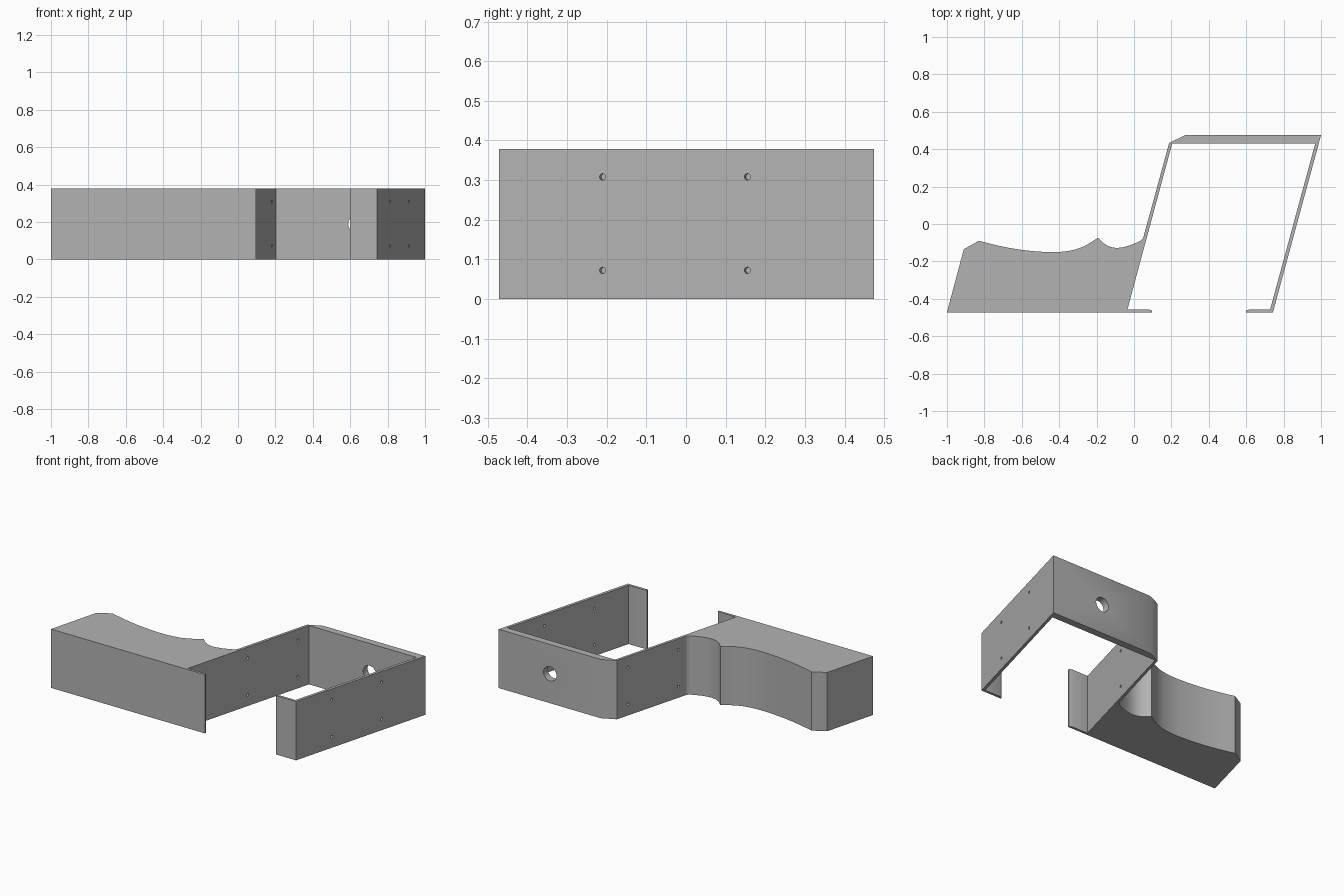
import bpy
import bmesh
from mathutils import Vector

cube = bpy.data.objects.get("Cube")
if cube:
    bpy.data.objects.remove(cube, do_unlink=True)

HEIGHT = 0.378
grey = bpy.data.materials.new("mid grey")
grey.use_nodes = True
colour = (0.45, 0.45, 0.45, 1)
grey.diffuse_color = colour
grey.node_tree.nodes["Principled BSDF"].inputs["Base Color"].default_value = colour


def smooth_curve(points, steps=6):
    """Catmull-Rom curve through the points."""
    p = [Vector(q) for q in points]
    p = [2 * p[0] - p[1]] + p + [2 * p[-1] - p[-2]]
    out = []
    for a, b, c, d in zip(p, p[1:], p[2:], p[3:]):
        for i in range(steps):
            t = i / steps
            out.append(0.5 * (2 * b + (c - a) * t + (2 * a - 5 * b + 4 * c - d) * t**2
                              + (3 * b - a - 3 * c + d) * t**3))
    return [tuple(q) for q in out + [p[-2]]]


def extrude_outline(name, outline):
    bm = bmesh.new()
    face = bm.faces.new([bm.verts.new((x, y, 0)) for x, y in outline])
    grown = bmesh.ops.extrude_face_region(bm, geom=[face])["geom"]
    top = [v for v in grown if isinstance(v, bmesh.types.BMVert)]
    bmesh.ops.translate(bm, vec=(0, 0, HEIGHT), verts=top)
    bmesh.ops.recalc_face_normals(bm, faces=bm.faces)
    mesh = bpy.data.meshes.new(name)
    bm.to_mesh(mesh)
    bm.free()
    mesh.materials.append(grey)
    obj = bpy.data.objects.new(name, mesh)
    bpy.context.collection.objects.link(obj)
    return obj


def drill(obj, centre, direction, radius):
    """Cut a round hole through the bracket."""
    bpy.ops.mesh.primitive_cylinder_add(vertices=24, radius=radius, depth=0.12, location=centre)
    cutter = bpy.context.object
    cutter.name = "hole_cutter"
    cutter.rotation_euler = Vector(direction).to_track_quat("Z", "Y").to_euler()
    cutter.data.materials.append(grey)
    cutter.hide_render = True
    cutter.display_type = "WIRE"
    mod = obj.modifiers.new("hole", "BOOLEAN")
    mod.operation = "DIFFERENCE"
    mod.solver = "EXACT"
    mod.object = cutter
    bpy.context.view_layer.objects.active = obj
    bpy.ops.object.modifier_apply(modifier=mod.name)
    bpy.data.objects.remove(cutter, do_unlink=True)


# Scooped back edge of the solid block: a long hollow, a cusp and a short hollow
long_hollow = smooth_curve([(-0.83, -0.09), (-0.72, -0.117), (-0.61, -0.137), (-0.5, -0.148),
                            (-0.41, -0.15), (-0.32, -0.138), (-0.25, -0.11), (-0.193, -0.073)])
short_hollow = smooth_curve([(-0.193, -0.073), (-0.155, -0.108), (-0.115, -0.125), (-0.07, -0.126),
                             (-0.02, -0.113), (0.03, -0.092), (0.049, -0.075)])

# Whole plan outline: block, sloping walls, thick back plate and front lips
outline = ([(-1, -0.472), (-0.91, -0.135)] + long_hollow + short_hollow[1:]
           + [(0.188, 0.434), (0.275, 0.475), (1, 0.475), (0.743, -0.472),
              (0.6, -0.472), (0.6, -0.463), (0.62, -0.456), (0.728, -0.456),
              (0.969, 0.43), (0.204, 0.43), (-0.035, -0.456),
              (0.075, -0.456), (0.095, -0.463), (0.095, -0.472)])
bracket = extrude_outline("bracket_body", outline)

# Screw holes in both sloping walls: (first x, y) and (second x, y) for each wall
wall_normal = (0.965, -0.262, 0)
for x, y in [(0.805, -0.208), (0.905, 0.157), (0.174, 0.35), (0.075, -0.018)]:
    for z in (0.072, 0.308):
        drill(bracket, (x, y, z), wall_normal, 0.008)

# Large hole in the back plate
drill(bracket, (0.635, 0.452, HEIGHT / 2), (0, 1, 0), 0.046)

bpy.ops.object.select_all(action="DESELECT")
bracket.select_set(True)
bpy.context.view_layer.objects.active = bracket
bpy.ops.object.shade_smooth_by_angle(angle=0.5)
